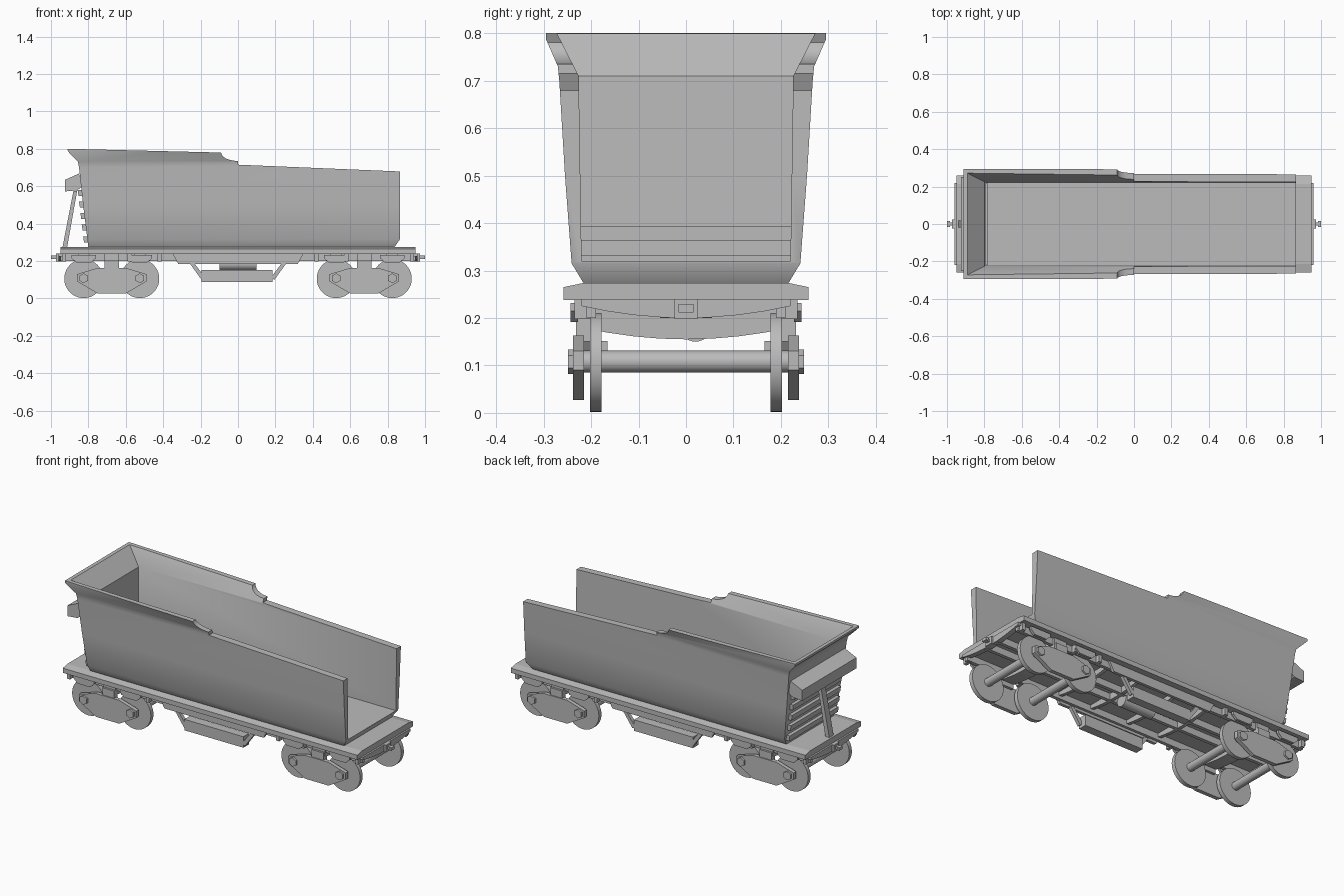
import bpy, bmesh, math
from mathutils import Vector

if "Cube" in bpy.data.objects:
    bpy.data.objects.remove(bpy.data.objects["Cube"], do_unlink=True)

grey = bpy.data.materials.new("plain grey")
grey.use_nodes = True
colour = (0.5, 0.5, 0.5, 1)
grey.diffuse_color = colour
grey.node_tree.nodes["Principled BSDF"].inputs["Base Color"].default_value = colour


def finish(name, bm, smooth=False):
    bmesh.ops.recalc_face_normals(bm, faces=bm.faces)
    mesh = bpy.data.meshes.new(name)
    bm.to_mesh(mesh)
    bm.free()
    obj = bpy.data.objects.new(name, mesh)
    bpy.context.collection.objects.link(obj)
    mesh.materials.append(grey)
    if smooth:
        shade(obj)
    return obj


def shade(obj):
    bpy.ops.object.select_all(action='DESELECT')
    obj.select_set(True)
    bpy.context.view_layer.objects.active = obj
    bpy.ops.object.shade_smooth_by_angle(angle=math.radians(35))


def loft(name, rings, smooth=False):
    bm = bmesh.new()
    loops = [[bm.verts.new(p) for p in ring] for ring in rings]
    for a, b in zip(loops, loops[1:]):
        for i in range(len(a)):
            j = (i + 1) % len(a)
            bm.faces.new((a[i], a[j], b[j], b[i]))
    bm.faces.new(loops[0])
    bm.faces.new(loops[-1])
    return finish(name, bm, smooth)


def side_plate(name, xz, y0, y1):
    return loft(name, [[(x, y, z) for x, z in xz] for y in (y0, y1)])


def cross_plate(name, yz, x0, x1):
    return loft(name, [[(x, y, z) for y, z in yz] for x in (x0, x1)])


def box(name, x0, x1, y0, y1, z0, z1):
    return side_plate(name, [(x0, z0), (x1, z0), (x1, z1), (x0, z1)], y0, y1)


def rod(name, start, end, radius, sides=32):
    a, b = Vector(start), Vector(end)
    axis = b - a
    bm = bmesh.new()
    bmesh.ops.create_cone(bm, cap_ends=True, segments=sides, radius1=radius,
                          radius2=radius, depth=axis.length)
    obj = finish(name, bm, sides > 8)
    obj.rotation_mode = 'QUATERNION'
    obj.rotation_quaternion = axis.to_track_quat('Z', 'Y')
    obj.location = (a + b) / 2
    return obj


# Tub: tapered flaring shell, hollowed and cut to its stepped rim
def tub_ring(z, back, front, half):
    return [(back, -half, z), (front, -half, z), (front, half, z), (back, half, z)]


tub = loft("tub", [tub_ring(*r) for r in (
    (0.272, -0.80, 0.835, 0.215), (0.315, -0.805, 0.865, 0.241), (0.50, -0.828, 0.865, 0.255),
    (0.70, -0.85, 0.865, 0.267), (0.73, -0.856, 0.865, 0.27), (0.787, -0.91, 0.865, 0.295),
    (0.82, -0.912, 0.865, 0.295))])
hollow = loft("tub_hollow_cutter", [tub_ring(*r) for r in (
    (0.32, -0.795, 1.2, 0.22), (0.71, -0.80, 1.2, 0.226),
    (0.80, -0.89, 1.2, 0.272), (0.85, -0.895, 1.2, 0.274))])
rim = [(-1.2, 0.806), (-0.91, 0.80), (-0.09, 0.78)]
for i in range(1, 7):   # concave scoop between the high and low rim
    a = math.pi / 2 * i / 6
    rim.append((-0.09 + 0.09 * (1 - math.cos(a)), 0.78 - 0.045 * math.sin(a)))
rim += [(0.0, 0.715), (1.2, 0.665), (1.2, 1.0), (-1.2, 1.0)]
trim = side_plate("tub_rim_cutter", rim, -0.5, 0.5)
for cutter in (hollow, trim):
    cutter.hide_render = True
    cutter.hide_viewport = False
    mod = tub.modifiers.new("cut", 'BOOLEAN')
    mod.operation = 'DIFFERENCE'
    mod.solver = 'EXACT'
    mod.object = cutter
bpy.context.view_layer.objects.active = tub
tub.select_set(True)
for mod in list(tub.modifiers):
    bpy.ops.object.modifier_apply(modifier=mod.name)
for cutter in (hollow, trim):
    bpy.data.objects.remove(cutter, do_unlink=True)
shade(tub)

# Closed end: ribs, header box and strut
for i in range(5):
    z = 0.30 + 0.062 * i
    x = -0.803 - 0.12 * (z - 0.3)
    side_plate("end_rib", [(x + 0.02, z), (x - 0.02, z), (x - 0.025, z + 0.032),
                           (x + 0.02, z + 0.032)], -0.225, 0.225)
side_plate("end_header_box", [(-0.925, 0.572), (-0.925, 0.634), (-0.85, 0.668),
                              (-0.83, 0.60), (-0.86, 0.578)], -0.25, 0.25)
side_plate("end_strut", [(-0.94, 0.265), (-0.915, 0.265), (-0.86, 0.575), (-0.88, 0.575)],
           -0.02, 0.02)

# Deck with slightly sloped top edge
cross_plate("deck", [(-0.258, 0.238), (0.258, 0.238), (0.258, 0.265), (0.215, 0.274),
                     (-0.215, 0.274), (-0.258, 0.265)], -0.95, 0.95)


def belly_beam(name, x, thick, half, edge, low):
    pts = [(half, 0.24), (-half, 0.24)]
    for i in range(9):
        t = -1 + i / 4
        pts.append((t * half, low + (edge - low) * t * t))
    cross_plate(name, pts, x - thick / 2, x + thick / 2)


# Underframe
for x in (-0.33, -0.12, 0.12, 0.33):
    belly_beam("cross_beam", x, 0.02, 0.2, 0.22, 0.2)
for s in (-1, 1):
    box("centre_sill", -0.95, 0.95, s * 0.045 - 0.01, s * 0.045 + 0.01, 0.2, 0.24)
    box("side_sill", -0.95, 0.95, s * 0.2 - 0.01, s * 0.2 + 0.01, 0.2, 0.24)
    side_plate("deep_side_sill", [(-0.35, 0.24), (-0.32, 0.185), (0.32, 0.185), (0.35, 0.24)],
               s * 0.205, s * 0.222)
    # Slung equipment box with slanted hangers
    box("slung_box", -0.195, 0.185, s * 0.165, s * 0.215, 0.088, 0.152)
    for e in (-1, 1):
        side_plate("box_hanger", [(e * 0.26, 0.19), (e * 0.235, 0.19), (e * 0.175, 0.11),
                                  (e * 0.195, 0.10)], s * 0.195, s * 0.215)
        for x in (0.42, 0.58, 0.93):
            box("deck_bracket", e * x - 0.01, e * x + 0.01, s * 0.2, s * 0.235, 0.198, 0.24)
rod("air_tank", (-0.1, 0.02, 0.185), (0.1, 0.02, 0.185), 0.035, 24)

for e in (-1, 1):
    # End beams and couplers
    belly_beam("end_beam", e * 0.945, 0.03, 0.22, 0.225, 0.2)
    box("coupler_pocket", e * 0.93, e * 0.972, -0.024, 0.024, 0.198, 0.24)
    box("coupler_shank", e * 0.96, e * 0.99, -0.009, 0.009, 0.212, 0.229)
    box("coupler_head", e * 0.985, e * 1.0, -0.016, 0.016, 0.212, 0.229)

    # Bogies
    c = e * 0.675
    belly_beam("bogie_bolster", c, 0.08, 0.22, 0.18, 0.155)
    for s in (-1, 1):
        side_plate("bogie_side_frame", [(c + x, z) for x, z in (
            (-0.185, 0.09), (-0.075, 0.027), (0.075, 0.027), (0.185, 0.09),
            (0.185, 0.13), (0.075, 0.163), (-0.075, 0.163), (-0.185, 0.13))],
            s * 0.215, s * 0.238)
        box("bolster_end", c - 0.038, c + 0.038, s * 0.2, s * 0.232, 0.15, 0.205)
        for d in (-0.15, 0.15):
            side_plate("hanger_plate", [(c + d + x, z) for x, z in (
                (-0.065, 0.232), (-0.065, 0.215), (-0.04, 0.192), (0.04, 0.192),
                (0.065, 0.215), (0.065, 0.232))], s * 0.228, s * 0.243)
            box("hanger_block", c + d - 0.03, c + d + 0.03, s * 0.2, s * 0.23, 0.215, 0.24)
    for d in (-0.15, 0.15):
        x = c + d
        rod("axle", (x, -0.23, 0.108), (x, 0.23, 0.108), 0.023, 20)
        for s in (-1, 1):
            rod("wheel", (x, s * 0.178, 0.106), (x, s * 0.202, 0.106), 0.104, 40)
            rod("axle_cap", (x, s * 0.23, 0.108), (x, s * 0.249, 0.108), 0.026, 6)
